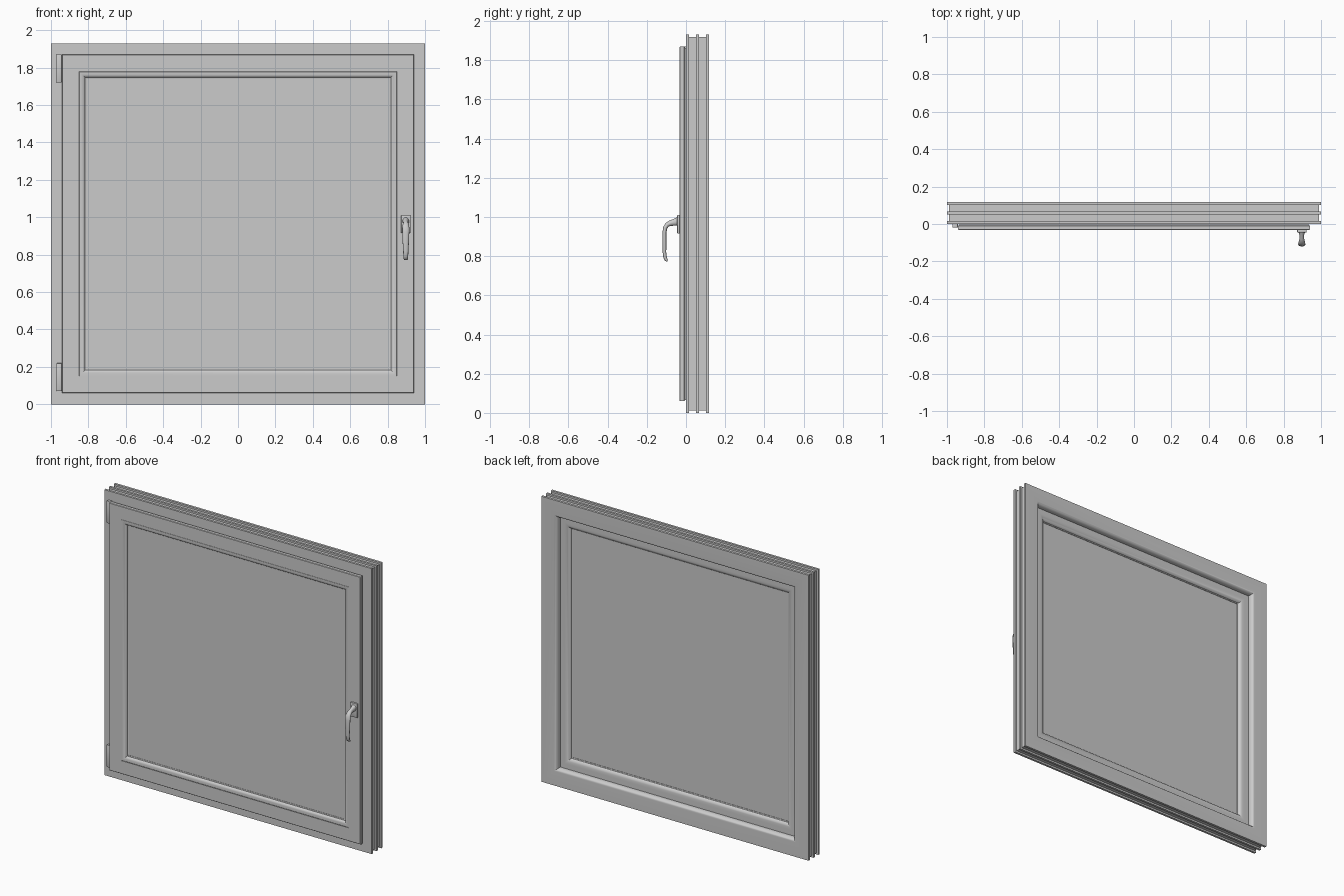
import bpy, bmesh, math

if "Cube" in bpy.data.objects:
    bpy.data.objects.remove(bpy.data.objects["Cube"])

W, H = 1.0, 1.93          # half width, full height


def material(name, rgba):
    m = bpy.data.materials.new(name)
    m.diffuse_color = rgba
    m.use_nodes = True
    m.node_tree.nodes["Principled BSDF"].inputs["Base Color"].default_value = m.diffuse_color
    return m


GLASS = material("glass", (0.62, 0.62, 0.62, 0.6))


def finish(name, bm, mat=None, angle=32):
    bmesh.ops.recalc_face_normals(bm, faces=bm.faces)
    me = bpy.data.meshes.new(name)
    bm.to_mesh(me)
    bm.free()
    ob = bpy.data.objects.new(name, me)
    bpy.context.collection.objects.link(ob)
    if mat:
        me.materials.append(mat)
    bpy.ops.object.select_all(action='DESELECT')
    ob.select_set(True)
    bpy.context.view_layer.objects.active = ob
    bpy.ops.object.shade_smooth_by_angle(angle=math.radians(angle))
    return ob


def loft(bm, rings, closed):
    """Join equal closed rings of points with quads."""
    vs = [[bm.verts.new(p) for p in r] for r in rings]
    n, k = len(vs), len(vs[0])
    for i in range(n if closed else n - 1):
        a, b = vs[i], vs[(i + 1) % n]
        for j in range(k):
            bm.faces.new((a[j], a[(j + 1) % k], b[(j + 1) % k], b[j]))
    if not closed:
        bm.faces.new(vs[0])
        bm.faces.new(vs[-1])


def mitred_ring(name, profile):
    """Sweep an (inset, y) profile round the rectangle with mitred corners."""
    bm = bmesh.new()
    corners = [(-1, 0), (1, 0), (1, 1), (-1, 1)]
    rings = [[(sx * (W - w), y, H - w if top else w) for w, y in profile]
             for sx, top in corners]
    loft(bm, rings, True)
    return finish(name, bm)


def arc(w0, y0, w1, y1, n=6):
    """Quarter ellipse leaving (w0, y0) along the face, arriving square to it."""
    return [(w0 + (w1 - w0) * math.sin(t), y0 + (y1 - y0) * (1 - math.cos(t)))
            for t in (i * math.pi / 2 / n for i in range(n + 1))]


def box(name, x, y, z, bevel=0.0, mat=None):
    bm = bmesh.new()
    bmesh.ops.create_cube(bm, size=1)
    for v in bm.verts:
        for i, (lo, hi) in enumerate((x, y, z)):
            v.co[i] = lo if v.co[i] < 0 else hi
    if bevel:
        bmesh.ops.bevel(bm, geom=bm.edges[:], offset=bevel, segments=2,
                        profile=0.5, affect='EDGES')
    return finish(name, bm, mat)


# Outer frame: three fins with grooves outside, rounded lip at the back
G = 0.012
mitred_ring("outer_frame",
            [(0.1, 0), (0, 0), (0, 0.015), (G, 0.015), (G, 0.051), (0, 0.051),
             (0, 0.066), (G, 0.066), (G, 0.102), (0, 0.102), (0, 0.118)]
            + arc(0.097, 0.118, 0.117, 0.088) + [(0.117, 0.07), (0.1, 0.07)])

# Opening sash: overlaps the frame in front, rounded rebate at the back
mitred_ring("sash",
            [(0.102, -0.006), (0.063, -0.006), (0.06, -0.01), (0.06, -0.03),
             (0.063, -0.033), (0.15, -0.033), (0.15, 0.0), (0.185, 0.0), (0.19, 0.058)]
            + arc(0.15, 0.082, 0.188, 0.06)[::-1] + [(0.102, 0.082)])

# Glazing bead with a rounded inner edge
mitred_ring("glazing_bead",
            [(0.15, 0.0), (0.15, -0.03), (0.152, -0.032)]
            + arc(0.156, -0.032, 0.183, -0.016) + [(0.19, -0.014), (0.19, 0.0)])

# Gaskets: sealing strips behind the sash and round the back of the glass
mitred_ring("sash_gasket", [(0.067, -0.007), (0.075, -0.007), (0.075, 0.001), (0.067, 0.001)])
mitred_ring("glass_gasket", [(0.184, 0.05), (0.193, 0.05), (0.193, 0.061), (0.184, 0.065)])

# Glazing unit
box("glass_pane", (-0.815, 0.815), (-0.012, 0.058), (0.185, H - 0.185), mat=GLASS)

# Hinge covers
for part, z in (("lower", 0.07), ("upper", 1.72)):
    box(part + "_hinge", (-0.97, -0.942), (-0.02, 0.002), (z, z + 0.15), 0.003)

# Handle plate
HX = 0.897
box("handle_plate", (HX - 0.025, HX + 0.025), (-0.045, -0.03), (0.915, 1.01), 0.003)

# Handle lever: oval sections (y, z, half width, half thickness) along a bent path
path = [(-0.040, 0.977, 0.019, 0.023), (-0.058, 0.973, 0.013, 0.018),
        (-0.080, 0.968, 0.013, 0.014), (-0.096, 0.960, 0.017, 0.012),
        (-0.106, 0.945, 0.019, 0.011), (-0.110, 0.920, 0.019, 0.010),
        (-0.110, 0.870, 0.017, 0.010), (-0.110, 0.820, 0.014, 0.009),
        (-0.107, 0.795, 0.013, 0.009), (-0.102, 0.782, 0.012, 0.008),
        (-0.094, 0.776, 0.011, 0.006)]
rings = []
for i, (y, z, a, b) in enumerate(path):
    p, q = path[max(i - 1, 0)], path[min(i + 1, len(path) - 1)]
    dy, dz = q[0] - p[0], q[1] - p[1]
    d = math.hypot(dy, dz)
    ny, nz = -dz / d, dy / d
    rings.append([(HX + a * math.cos(t), y + ny * b * math.sin(t), z + nz * b * math.sin(t))
                  for t in (k * math.tau / 16 for k in range(16))])
bm = bmesh.new()
loft(bm, rings, False)
finish("handle_lever", bm, angle=50)
